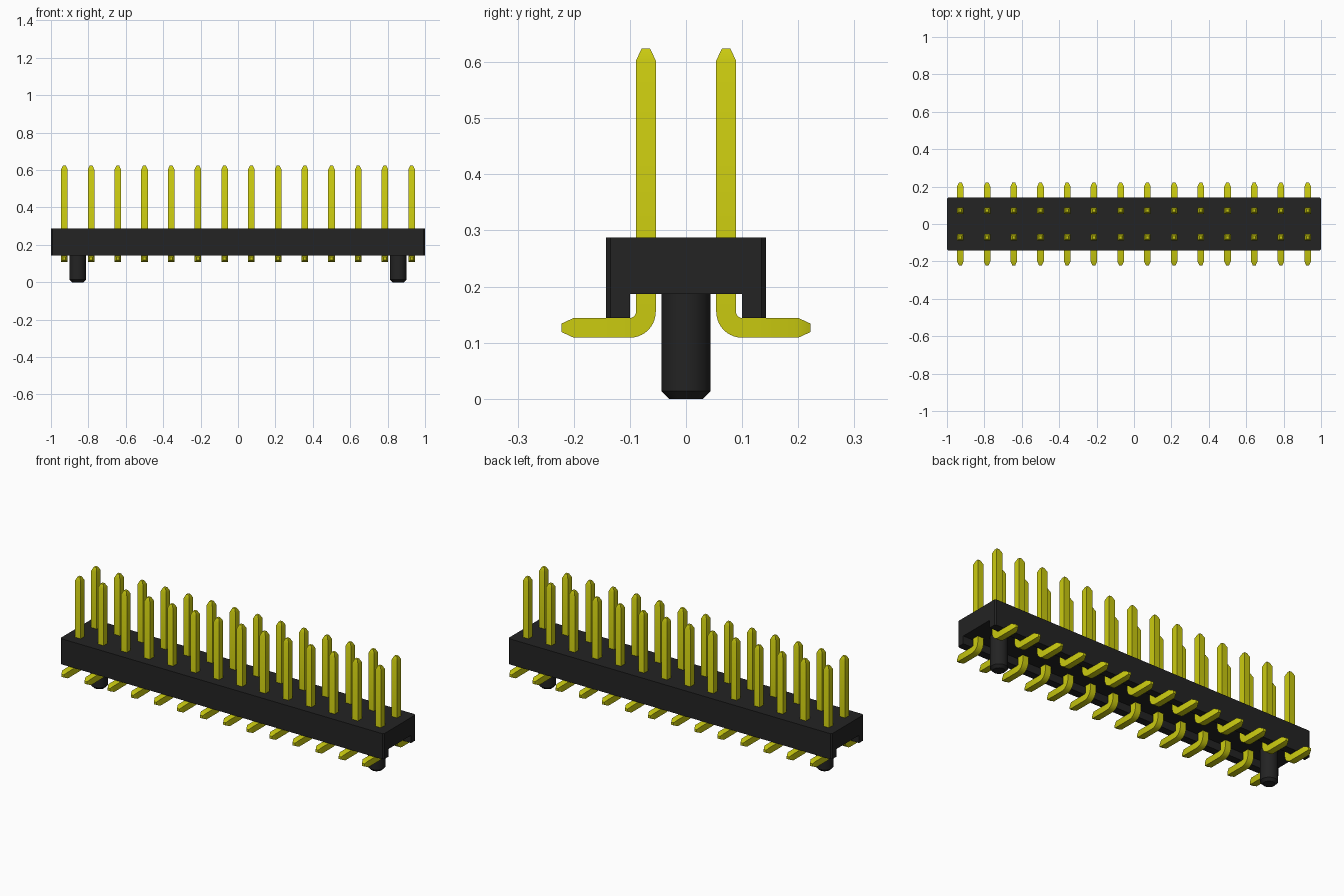
import bpy, bmesh, math
from mathutils import Vector

if "Cube" in bpy.data.objects:
    bpy.data.objects.remove(bpy.data.objects["Cube"])

PINS = 14
PITCH = 2 / PINS
HALF = 0.0176          # half thickness of the square pin


def material(name, colour):
    mat = bpy.data.materials.new(name)
    mat.use_nodes = True
    mat.diffuse_color = colour
    mat.node_tree.nodes["Principled BSDF"].inputs["Base Color"].default_value = colour
    return mat


def finish(bm, name, mat):
    bmesh.ops.recalc_face_normals(bm, faces=bm.faces)
    mesh = bpy.data.meshes.new(name)
    bm.to_mesh(mesh)
    bm.free()
    mesh.materials.append(mat)
    return mesh


def place(name, mesh, location=(0, 0, 0), turn=0):
    obj = bpy.data.objects.new(name, mesh)
    obj.location = location
    obj.rotation_euler.z = turn
    bpy.context.collection.objects.link(obj)
    return obj


def smooth(obj):
    bpy.ops.object.select_all(action="DESELECT")
    obj.select_set(True)
    bpy.context.view_layer.objects.active = obj
    bpy.ops.object.shade_smooth_by_angle(angle=math.radians(35))


black = material("black plastic", (0.017, 0.017, 0.017, 1))
yellow = material("yellow metal", (0.59, 0.59, 0.005, 1))

# Housing: channel profile extruded along x, outer upright corners chamfered
bm = bmesh.new()
half_profile = [(0.143, 0.287), (0.143, 0.144), (0.1, 0.144), (0.1, 0.187)]
outline = half_profile + [(-y, z) for y, z in reversed(half_profile)]
face = bm.faces.new([bm.verts.new((-1, y, z)) for y, z in outline])
ext = bmesh.ops.extrude_face_region(bm, geom=[face])
bmesh.ops.translate(bm, vec=(2, 0, 0),
                    verts=[v for v in ext["geom"] if isinstance(v, bmesh.types.BMVert)])
corners = [e for e in bm.edges
           if all(abs(v.co.y) > 0.14 and abs(v.co.x) > 0.99 for v in e.verts)
           and abs(e.verts[0].co.z - e.verts[1].co.z) > 0.1]
bmesh.ops.bevel(bm, geom=corners, offset=0.008, segments=1, affect="EDGES")
place("housing", finish(bm, "housing", black))

# Locating pegs: chamfered cylinders
bm = bmesh.new()
bmesh.ops.create_cone(bm, cap_ends=True, segments=48, radius1=0.044, radius2=0.044, depth=0.19)
bmesh.ops.translate(bm, vec=(0, 0, 0.095), verts=bm.verts)
rim = [e for e in bm.edges if all(v.co.z < 0.001 for v in e.verts)]
bmesh.ops.bevel(bm, geom=rim, offset=0.014, segments=1, affect="EDGES")
peg_mesh = finish(bm, "locating_peg", black)
for side, x in (("left", 6 * PITCH), ("right", -6 * PITCH)):
    peg = place(side + "_locating_peg", peg_mesh, (x, 0, 0))
smooth(peg)

# Pin: square section swept down the post, round the bend and along the foot
BEND_Y, BEND_Z, BEND_R = 0.1, 0.155, 0.0285
TIP = 0.0075
post_y = BEND_Y - BEND_R
foot_z = BEND_Z - BEND_R
down, out = Vector((0, 0, -1)), Vector((0, 1, 0))
stations = [(Vector((0, post_y, 0.624)), down, TIP),
            (Vector((0, post_y, 0.603)), down, HALF)]
STEPS = 10
for i in range(STEPS + 1):
    a = math.pi / 2 * i / STEPS
    centre = Vector((0, BEND_Y - BEND_R * math.cos(a), BEND_Z - BEND_R * math.sin(a)))
    stations.append((centre, down * math.cos(a) + out * math.sin(a), HALF))
stations += [(Vector((0, 0.2, foot_z)), out, HALF),
             (Vector((0, 0.222, foot_z)), out, TIP)]

bm = bmesh.new()
rings = []
across = Vector((1, 0, 0))
for centre, direction, half in stations:
    normal = direction.cross(across)
    rings.append([bm.verts.new(centre + half * (sx * across + sn * normal))
                  for sx, sn in ((-1, -1), (1, -1), (1, 1), (-1, 1))])
for a, b in zip(rings, rings[1:]):
    for k in range(4):
        m = (k + 1) % 4
        bm.faces.new((a[k], a[m], b[m], b[k]))
bm.faces.new(rings[0])
bm.faces.new(rings[-1])
pin_mesh = finish(bm, "pin", yellow)

# Two mirrored rows of pins
for i in range(PINS):
    x = (i - (PINS - 1) / 2) * PITCH
    pin = place(f"back_pin_{i + 1}", pin_mesh, (x, 0, 0))
    place(f"front_pin_{i + 1}", pin_mesh, (x, 0, 0), math.pi)
smooth(pin)
